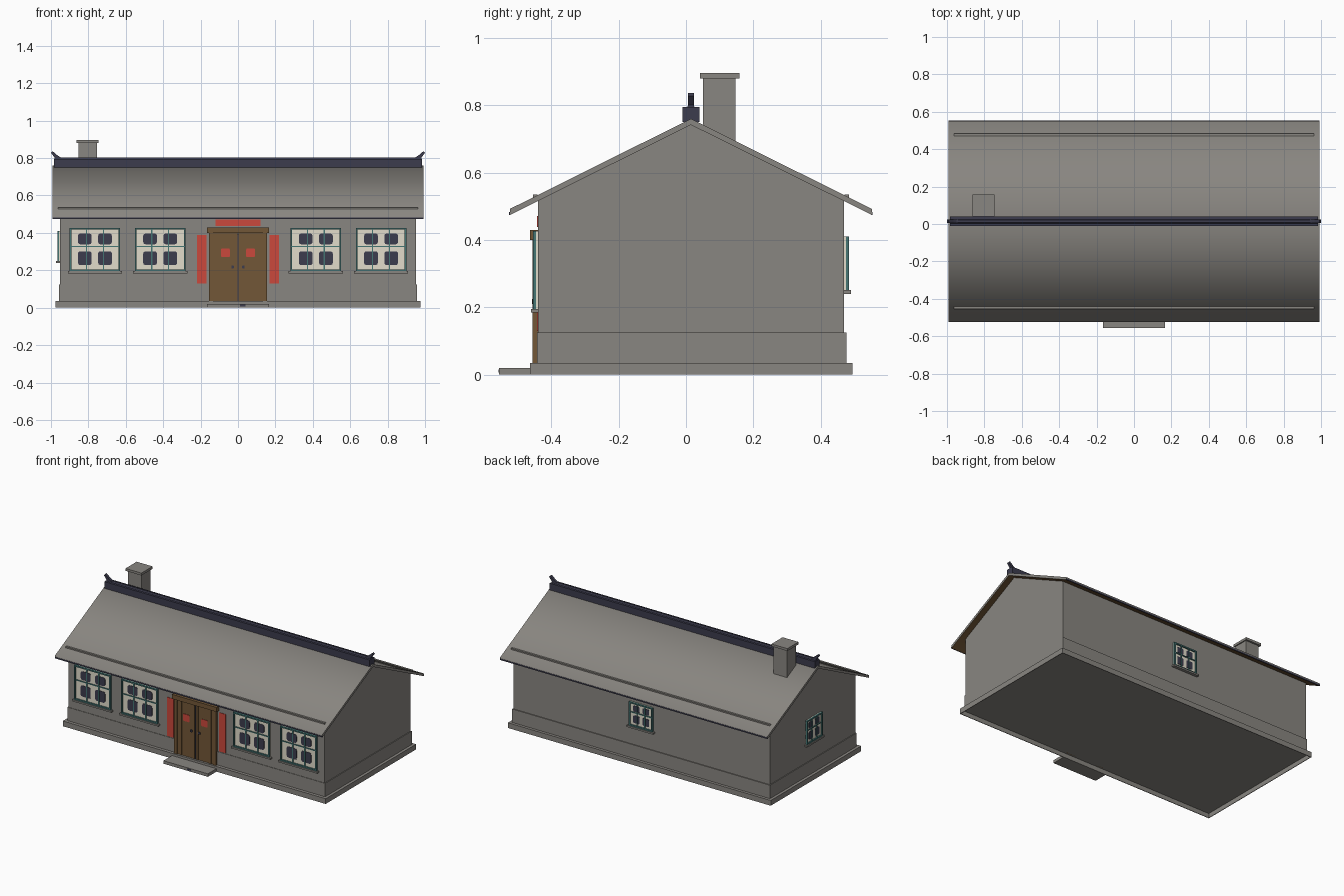
import bpy, bmesh, math
from mathutils import Matrix, Vector

if "Cube" in bpy.data.objects:
    bpy.data.objects.remove(bpy.data.objects["Cube"])


def material(name, r, g, b):
    m = bpy.data.materials.new(name)
    m.use_nodes = True
    m.diffuse_color = (r, g, b, 1)
    m.node_tree.nodes["Principled BSDF"].inputs["Base Color"].default_value = (r, g, b, 1)
    return m


gray = material("stone gray", 0.25, 0.238, 0.218)
brown = material("wood brown", 0.17, 0.095, 0.038)
navy = material("slate navy", 0.045, 0.045, 0.075)
teal = material("painted teal", 0.06, 0.18, 0.175)
cream = material("paper cream", 0.76, 0.72, 0.6)
red = material("banner red", 0.6, 0.065, 0.045)


def finish(name, bm, mats):
    bmesh.ops.recalc_face_normals(bm, faces=bm.faces[:])
    me = bpy.data.meshes.new(name)
    bm.to_mesh(me)
    bm.free()
    ob = bpy.data.objects.new(name, me)
    bpy.context.collection.objects.link(ob)
    for m in mats:
        me.materials.append(m)
    return ob


def boxes(name, spans, mat, place=Matrix(), round_off=0):
    """Boxes given as (x0, x1, y0, y1, z0, z1), optionally rounded seen from the front."""
    bm = bmesh.new()
    for x0, x1, y0, y1, z0, z1 in spans:
        mid = Vector((x0 + x1, y0 + y1, z0 + z1)) / 2
        size = Matrix.Diagonal((x1 - x0, y1 - y0, z1 - z0, 1))
        bmesh.ops.create_cube(bm, size=1, matrix=Matrix.Translation(mid) @ size)
    if round_off:
        edges = [e for e in bm.edges
                 if abs((e.verts[0].co - e.verts[1].co).normalized().y) > 0.9]
        bmesh.ops.bevel(bm, geom=edges, offset=round_off, segments=2,
                        profile=0.5, affect='EDGES')
    bm.transform(place)
    return finish(name, bm, [mat])


def prism(name, points, start, end, mats):
    """Extrude a closed (x, y, z) outline from the offset start to the offset end."""
    bm = bmesh.new()
    a = [bm.verts.new(Vector(p) + Vector(start)) for p in points]
    b = [bm.verts.new(Vector(p) + Vector(end)) for p in points]
    bm.faces.new(a)
    bm.faces.new(b)
    for i in range(len(a)):
        j = (i + 1) % len(a)
        bm.faces.new((a[i], a[j], b[j], b[i]))
    return finish(name, bm, mats)


# House proportions
RIDGE_Y, RIDGE_Z, SLOPE, THICK = 0.0145, 0.76, 0.498, 0.018
FRONT, BACK, EAVE, HALF = -0.44, 0.47, 0.5375, 0.952
BASE_X, BASE_F, BASE_B, RIM = 0.976, -0.464, 0.495, 0.004


def roof_z(y):
    return RIDGE_Z - SLOPE * abs(y - RIDGE_Y)


# Foundation slab on a thin rim, open below
boxes("foundation_slab", [(-BASE_X, BASE_X, BASE_F, BASE_B, 0.03, 0.035)], gray)
boxes("foundation_rim", [(-BASE_X, BASE_X, BASE_F, BASE_F + RIM, 0, 0.03),
                         (-BASE_X, BASE_X, BASE_B - RIM, BASE_B, 0, 0.03),
                         (-BASE_X, -BASE_X + RIM, BASE_F, BASE_B, 0, 0.03),
                         (BASE_X - RIM, BASE_X, BASE_F, BASE_B, 0, 0.03)], gray)

# Plinth and gabled walls
boxes("plinth", [(-0.957, 0.957, FRONT - 0.003, BACK + 0.006, 0.034, 0.125)], gray)
prism("walls", [(0, FRONT, 0.034), (0, BACK, 0.034), (0, BACK, roof_z(BACK) - THICK),
                (0, RIDGE_Y, RIDGE_Z - THICK), (0, FRONT, roof_z(FRONT) - THICK)],
      (-HALF, 0, 0), (HALF, 0, 0), [gray])

# Roof slab, softly shaded over ridge and eaves, with a wooden underside
lo, hi = RIDGE_Y - EAVE, RIDGE_Y + EAVE
roof = prism("roof", [(0, lo, roof_z(lo)), (0, RIDGE_Y, RIDGE_Z), (0, hi, roof_z(hi)),
                      (0, hi, roof_z(hi) - THICK), (0, RIDGE_Y, RIDGE_Z - THICK),
                      (0, lo, roof_z(lo) - THICK)],
             (-0.993, 0, 0), (0.993, 0, 0), [gray, brown])
for f in roof.data.polygons:
    f.material_index = int(f.normal.z < -0.3)
roof.data.shade_smooth()
roof.data.set_sharp_from_angle(angle=math.radians(70))

# Eave trims and the snow bars low on each slope
for side, label in ((-1, "front"), (1, "back")):
    y = RIDGE_Y + side * EAVE
    z = roof_z(y)
    ys = sorted((y - side * 0.002, y + side * 0.002))
    boxes(label + "_eave_trim", [(-0.993, 0.993, *ys, z - THICK, z - 0.009)], navy)
    y0, y1 = RIDGE_Y + side * 0.469, RIDGE_Y + side * 0.456
    boxes(label + "_snow_bar", [(-0.962, 0.962, *sorted((y0, y1)),
                                 roof_z(y0) - 0.005, roof_z(y1) + 0.002)], gray)

# Ridge beam, rounded-off cap and upturned end finials
boxes("ridge_beam", [(-0.985, 0.985, RIDGE_Y - 0.025, RIDGE_Y + 0.025, 0.75, 0.795)], navy)
prism("ridge_cap", [(0, RIDGE_Y - 0.011, 0.794), (0, RIDGE_Y - 0.006, 0.804),
                    (0, RIDGE_Y + 0.006, 0.804), (0, RIDGE_Y + 0.011, 0.794)],
      (-0.98, 0, 0), (0.98, 0, 0), [navy])
for side, label in ((-1, "right"), (1, "left")):
    outline = [(0.935, 0.795), (0.975, 0.795), (1.0, 0.828), (0.992, 0.837), (0.965, 0.814)]
    prism(label + "_finial", [(side * x, 0, z) for x, z in outline],
          (0, RIDGE_Y - 0.009, 0), (0, RIDGE_Y + 0.009, 0), [navy])

# Chimney
boxes("chimney", [(-0.853, -0.753, 0.05, 0.147, 0.66, 0.882)], gray)
boxes("chimney_cap", [(-0.864, -0.746, 0.041, 0.159, 0.88, 0.896)], gray)


def window(name, place, w, h):
    """Window centred on the wall surface; its outside is local -y."""
    x, z, t = w / 2, h / 2, 0.009
    boxes(name + "_paper", [(-x, x, -0.005, 0.002, -z, z)], cream, place)
    panes = []
    for s in (-1, 1):
        cx = s * w * 0.2
        for bottom, top in ((-0.36, -0.04), (0.12, 0.37)):
            panes.append((cx - w * 0.137, cx + w * 0.137, -0.007, -0.004, bottom * h, top * h))
    boxes(name + "_panes", panes, navy, place, round_off=w * 0.045)
    frame = [(-x, -x + t, -0.014, 0, -z, z), (x - t, x, -0.014, 0, -z, z),
             (-x, x, -0.014, 0, z - t, z), (-x, x, -0.014, 0, -z, -z + t),
             (-x, x, -0.011, 0, 0.06 * h, 0.06 * h + 0.006)]
    frame += [(s * w / 6 - 0.003, s * w / 6 + 0.003, -0.011, 0, -z, z) for s in (-1, 1)]
    boxes(name + "_frame", frame, teal, place)
    boxes(name + "_sill", [(-x - 0.01, x + 0.01, -0.02, 0, -z - 0.011, -z)], gray, place)


# Four front windows, one at the back and one in the right gable
for i, x in enumerate((-0.765, -0.416, 0.416, 0.765)):
    window("front_window_%d" % (i + 1), Matrix.Translation((x, FRONT, 0.311)), 0.27, 0.232)
window("back_window", Matrix.Translation((0, BACK, 0.331)) @ Matrix.Rotation(math.pi, 4, 'Z'),
       0.175, 0.16)
window("gable_window", Matrix.Translation((-HALF, 0.01, 0.331))
       @ Matrix.Rotation(-math.pi / 2, 4, 'Z'), 0.165, 0.16)

# Double door, built around its middle and mirrored
boxes("door_lintel", [(-0.166, 0.166, -0.463, FRONT, 0.4, 0.43)], brown)
boxes("door_posts", [(s * 0.145 - 0.011, s * 0.145 + 0.011, -0.456, FRONT, 0.03, 0.4)
                     for s in (-1, 1)], brown)
boxes("door_leaves", [(s * 0.068 - 0.066, s * 0.068 + 0.066, -0.45, FRONT, 0.03, 0.4)
                      for s in (-1, 1)], brown)
boxes("door_stiles", [(s * c - 0.008, s * c + 0.008, -0.453, -0.445, 0.035, 0.395)
                      for s in (-1, 1) for c in (0.012, 0.11)], brown)
boxes("door_gap", [(-0.002, 0.002, -0.454, -0.449, 0.035, 0.395)], navy)
boxes("door_knobs", [(s * 0.029 - 0.007, s * 0.029 + 0.007, -0.457, -0.449, 0.21, 0.225)
                     for s in (-1, 1)], navy, round_off=0.003)
boxes("door_charms", [(s * 0.067 - 0.023, s * 0.067 + 0.023, -0.453, -0.449, 0.27, 0.317)
                      for s in (-1, 1)], red, round_off=0.005)

# Red banners around the door
boxes("side_banners", [(s * 0.193 - 0.025, s * 0.193 + 0.025, FRONT - 0.003, FRONT, 0.13, 0.39)
                       for s in (-1, 1)], red)
boxes("top_banner", [(-0.12, 0.12, FRONT - 0.003, FRONT, 0.438, 0.472)], red)

# Door step
boxes("door_step", [(-0.165, 0.165, -0.555, BASE_F, 0, 0.02)], gray)
boxes("step_plate", [(0.01, 0.04, -0.557, -0.554, 0.006, 0.016)], navy)
